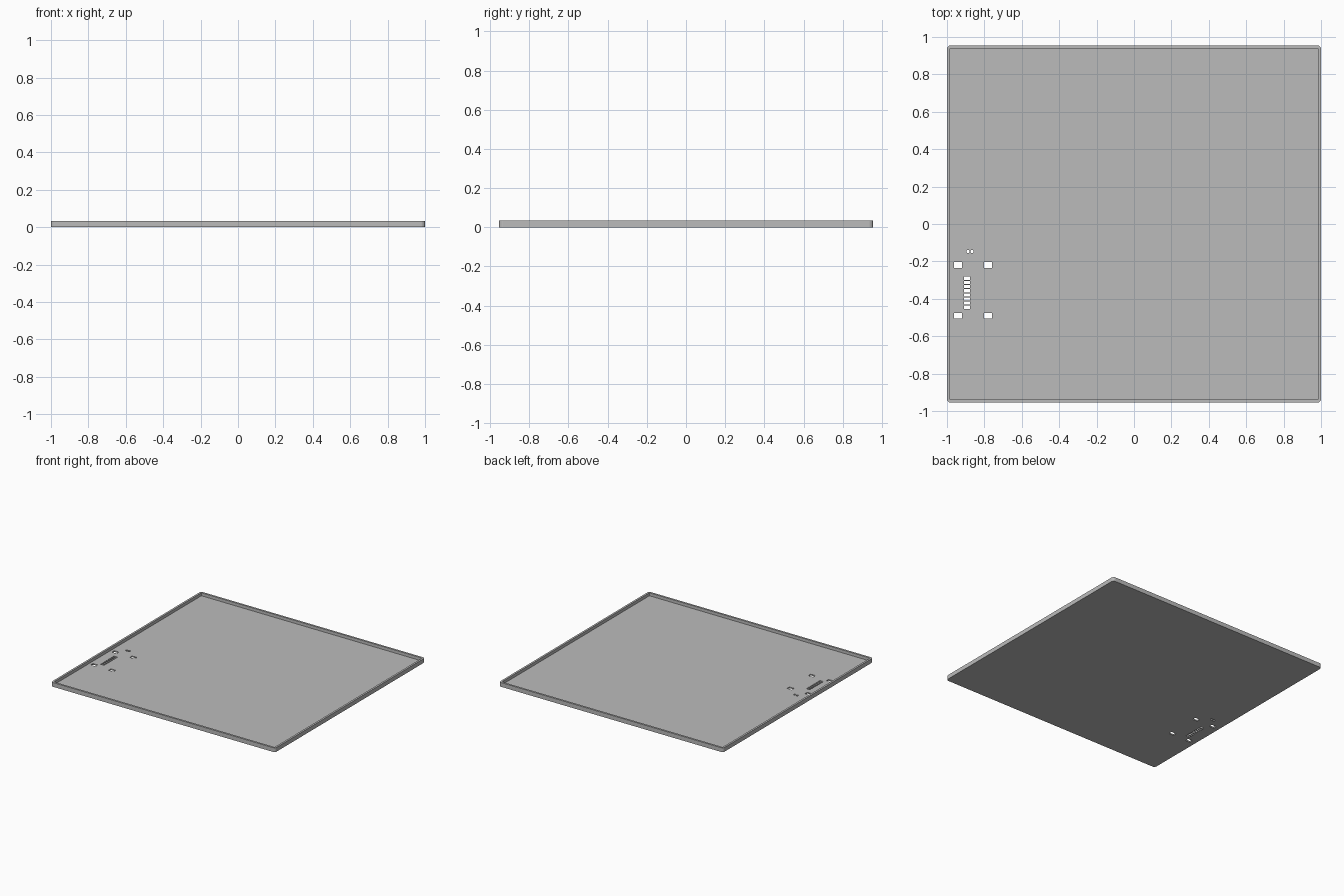
import bpy
import bmesh
import math

if "Cube" in bpy.data.objects:
    bpy.data.objects.remove(bpy.data.objects["Cube"], do_unlink=True)

WIDTH, DEPTH, HEIGHT = 2.0, 1.91, 0.034
FLOOR, RIM, CORNER = 0.01, 0.016, 0.02

grey = bpy.data.materials.new("plain grey")
grey.use_nodes = True
colour = (0.5, 0.5, 0.5, 1)
grey.diffuse_color = colour
grey.node_tree.nodes["Principled BSDF"].inputs["Base Color"].default_value = colour


def outline(x, y, w, d, r=0.0, steps=4):
    """Rectangle with rounded corners, counter-clockwise."""
    if r == 0:
        return [(x + sx * w / 2, y + sy * d / 2)
                for sx, sy in ((1, 1), (-1, 1), (-1, -1), (1, -1))]
    points = []
    for q, (sx, sy) in enumerate(((1, 1), (-1, 1), (-1, -1), (1, -1))):
        for i in range(steps + 1):
            a = (q + i / steps) * math.pi / 2
            points.append((x + sx * (w / 2 - r) + r * math.cos(a),
                           y + sy * (d / 2 - r) + r * math.sin(a)))
    return points


def circle(x, y, r, n=16):
    return [(x + r * math.cos(i * math.tau / n), y + r * math.sin(i * math.tau / n))
            for i in range(n)]


def prisms(name, shapes, z0, z1):
    """One object of upright prisms."""
    bm = bmesh.new()
    for points in shapes:
        low = [bm.verts.new((x, y, z0)) for x, y in points]
        high = [bm.verts.new((x, y, z1)) for x, y in points]
        bm.faces.new(low[::-1])
        bm.faces.new(high)
        for i in range(len(points)):
            j = (i + 1) % len(points)
            bm.faces.new((low[i], low[j], high[j], high[i]))
    mesh = bpy.data.meshes.new(name)
    bm.to_mesh(mesh)
    bm.free()
    mesh.materials.append(grey)
    obj = bpy.data.objects.new(name, mesh)
    bpy.context.collection.objects.link(obj)
    return obj


def cut(target, cutter):
    mod = target.modifiers.new("cut", 'BOOLEAN')
    mod.operation = 'DIFFERENCE'
    mod.solver = 'EXACT'
    mod.object = cutter
    bpy.context.view_layer.objects.active = target
    bpy.ops.object.modifier_apply(modifier=mod.name)
    bpy.data.objects.remove(cutter, do_unlink=True)


# Shallow tray with a thin raised rim
tray = prisms("tray", [outline(0, 0, WIDTH, DEPTH, CORNER)], 0, HEIGHT)
cut(tray, prisms("recess_cutter",
                 [outline(0, 0, WIDTH - 2 * RIM, DEPTH - 2 * RIM, 0.005)],
                 FLOOR, HEIGHT * 2))

# Mounting holes, a column of slots and two pin holes through the floor
holes = [outline(x, y, 0.043, 0.03) for x in (-0.94, -0.78) for y in (-0.219, -0.49)]
holes += [outline(-0.893, -0.29 - 0.0222 * i, 0.032, 0.017) for i in range(8)]
holes += [circle(x, -0.147, 0.009) for x in (-0.888, -0.866)]
cut(tray, prisms("hole_cutter", holes, -0.02, FLOOR + 0.01))
